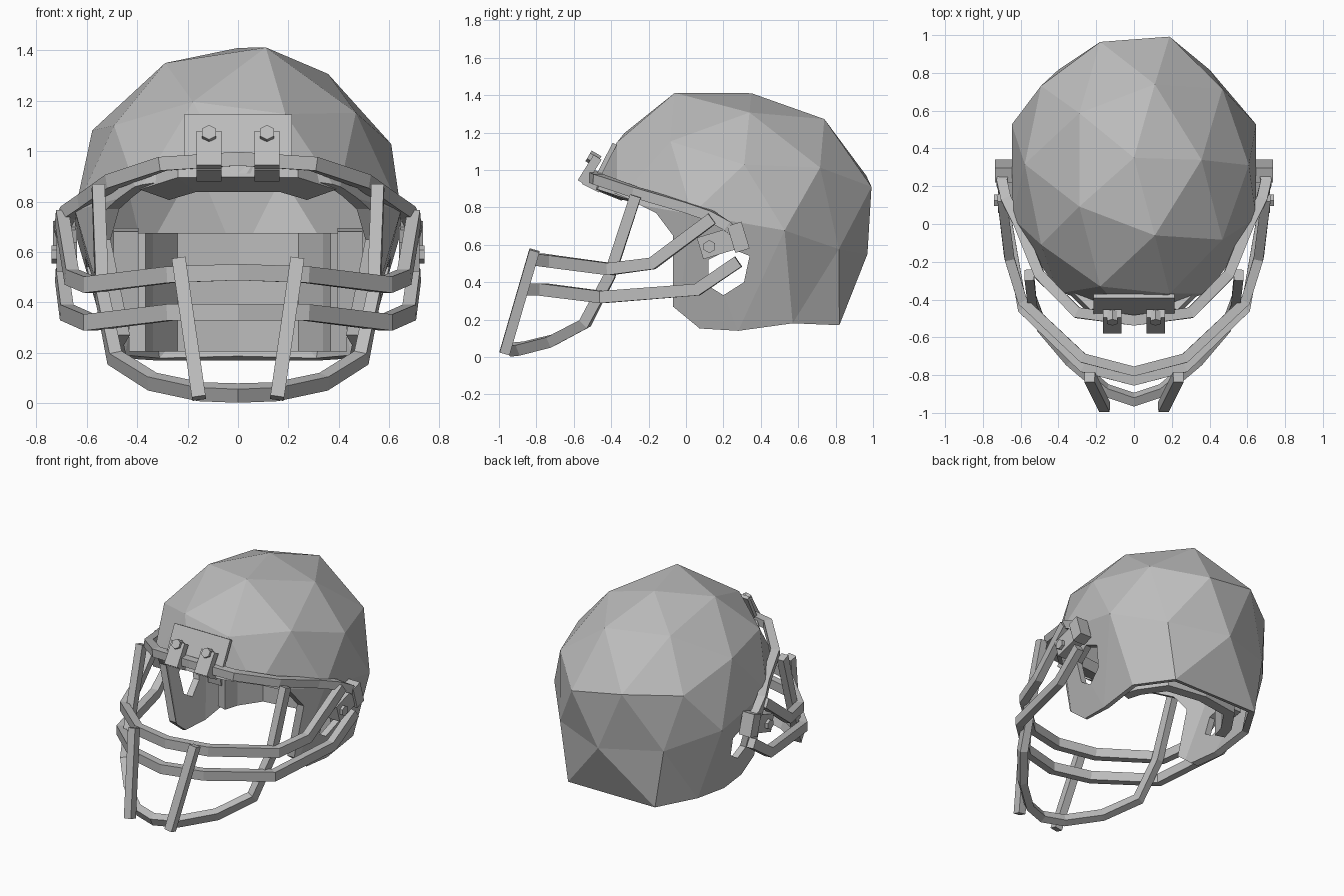
import bpy, bmesh, math
from mathutils import Vector, Matrix

cube = bpy.data.objects.get("Cube")
if cube:
    bpy.data.objects.remove(cube)

grey = bpy.data.materials.new("plain_grey")
grey.use_nodes = True
grey.diffuse_color = (0.5, 0.5, 0.5, 1)
grey.node_tree.nodes["Principled BSDF"].inputs["Base Color"].default_value = (0.5, 0.5, 0.5, 1)


def finish(name, bm):
    bmesh.ops.recalc_face_normals(bm, faces=bm.faces)
    mesh = bpy.data.meshes.new(name)
    bm.to_mesh(mesh)
    bm.free()
    mesh.materials.append(grey)
    ob = bpy.data.objects.new(name, mesh)
    bpy.context.collection.objects.link(ob)
    return ob


def mirrored(points):
    """Extend a path that starts on the centre line to both sides."""
    return flip(reversed(points[1:])) + points


def flip(points):
    return [(-x, y, z) for x, y, z in points]


def bar(name, points, width, height, up=(0, 0, 1)):
    """Sweep a rectangle along a path with mitred corners."""
    pts = [Vector(p) for p in points]
    bm = bmesh.new()
    rings = []
    for i, p in enumerate(pts):
        before = (p - pts[i - 1]).normalized() if i else None
        after = (pts[i + 1] - p).normalized() if i + 1 < len(pts) else None
        along = ((before or after) + (after or before)).normalized()
        side = along.cross(Vector(up)).normalized()
        top = side.cross(along)
        miter = 1 / max(0.6, along.dot(after or before))
        rings.append([bm.verts.new(p + side * sx * width / 2 * miter + top * sz * height / 2)
                      for sx, sz in ((-1, -1), (1, -1), (1, 1), (-1, 1))])
    for a, b in zip(rings, rings[1:]):
        for k in range(4):
            bm.faces.new((a[k], a[k - 1], b[k - 1], b[k]))
    bm.faces.new(rings[0])
    bm.faces.new(rings[-1])
    return finish(name, bm)


def box(name, centre, size, tilt=0):
    bm = bmesh.new()
    bmesh.ops.create_cube(bm, size=1)
    bm.transform(Matrix.Translation(centre) @ Matrix.Rotation(tilt, 4, "X")
                 @ Matrix.Diagonal((*size, 1)))
    return finish(name, bm)


def bolt(name, centre, direction, radius, length):
    bm = bmesh.new()
    bmesh.ops.create_cone(bm, cap_ends=True, segments=6, radius1=radius, radius2=radius, depth=length)
    bm.transform(Matrix.Translation(centre)
                 @ Vector(direction).to_track_quat("Z", "Y").to_matrix().to_4x4())
    return finish(name, bm)


def prism(name, outline):
    """Sideways cutter from a side profile."""
    bm = bmesh.new()
    face = bm.faces.new([bm.verts.new((-1.5, y, z)) for y, z in outline])
    out = bmesh.ops.extrude_face_region(bm, geom=[face])
    bmesh.ops.translate(bm, vec=(3, 0, 0), verts=[v for v in out["geom"] if isinstance(v, bmesh.types.BMVert)])
    ob = finish(name, bm)
    ob.hide_render = True
    return ob


# Faceted shell: stretched, leaning half ball with its rim drawn down to the neck
bm = bmesh.new()
bmesh.ops.create_icosphere(bm, subdivisions=2, radius=1)
bmesh.ops.delete(bm, geom=[v for v in bm.verts if v.co.z < -0.1], context="VERTS")
dome = list(bm.verts)
rim = bmesh.ops.extrude_edge_only(bm, edges=[e for e in bm.edges if e.is_boundary])
for v in rim["geom"]:
    if isinstance(v, bmesh.types.BMVert):
        x, y, z = v.co
        if y > 0.5:
            v.co = (0.57 * x, 0.82, 0.17)
        elif y > -0.5:
            v.co = (0.515 * x, 0.425 + 0.47 * y, 0.16 + 0.065 * y)
        else:
            v.co = (0.8 * x, 0.35 + 0.5 * y, 0.16)
for v in dome:
    x, y, z = v.co
    v.co = (0.68 * x, 0.28 + 0.8 * y + 0.07 * z, 0.72 + 0.69 * z - 0.14 * y)
    if z < 0.1 and y > 0.5:
        v.co.y -= 0.11
        v.co.z -= 0.03
    if 0.8 < z < 0.9 and 0 < x < 0.3:
        v.co.z += 0.035
bmesh.ops.triangulate(bm, faces=bm.faces)
shell = finish("helmet_shell", bm)

# Face opening and ear holes
opening = prism("face_cutter", [(-1, 0.93), (-0.47, 0.91), (-0.32, 0.85), (-0.16, 0.77), (-0.07, 0.65),
                                (-0.07, 0.27), (0.07, 0.155), (0.07, 0.1), (-1, 0.1)])
ears = prism("ear_cutter", [(0.12, 0.38), (0.2, 0.33), (0.31, 0.4), (0.34, 0.54), (0.24, 0.58), (0.12, 0.52)])
wall = shell.modifiers.new("wall", "SOLIDIFY")
wall.thickness = 0.045
wall.offset = -1
for cutter in (opening, ears):
    cut = shell.modifiers.new(cutter.name, "BOOLEAN")
    cut.object = cutter
    cut.operation = "DIFFERENCE"
    cut.solver = "EXACT"
evaluated = shell.evaluated_get(bpy.context.evaluated_depsgraph_get())
mesh = bpy.data.meshes.new_from_object(evaluated)
shell.modifiers.clear()
shell.data = mesh
for cutter in (opening, ears):
    bpy.data.objects.remove(cutter)

# Padding inside the shell
bar("neck_liner", mirrored([(0, 0.69, 0.44), (0.26, 0.65, 0.44), (0.37, 0.49, 0.44), (0.4, 0.39, 0.44)]),
    0.07, 0.47)
bar("brow_pad", mirrored([(0, -0.41, 0.9), (0.2, -0.39, 0.9), (0.33, -0.26, 0.86)]), 0.16, 0.07, up=(0, 0.4, 1))

# Face cage
bar("brow_band", mirrored([(0, -0.51, 0.97), (0.3, -0.47, 0.95), (0.5, -0.27, 0.88), (0.61, 0, 0.8),
                           (0.675, 0.13, 0.755), (0.7, 0.22, 0.7), (0.68, 0.29, 0.64)]), 0.055, 0.055)
bar("upper_cage_bar", mirrored([(0, -0.78, 0.52), (0.27, -0.71, 0.51), (0.59, -0.41, 0.47),
                                (0.66, -0.18, 0.5), (0.7, 0.14, 0.74)]), 0.05, 0.065)
bar("lower_cage_bar", mirrored([(0, -0.83, 0.36), (0.27, -0.76, 0.36), (0.59, -0.45, 0.32),
                                (0.68, 0.06, 0.36), (0.7, 0.28, 0.51)]), 0.05, 0.065)
bar("chin_bar", mirrored([(0, -0.93, 0.04), (0.15, -0.88, 0.045), (0.34, -0.72, 0.085), (0.49, -0.54, 0.18),
                          (0.54, -0.41, 0.43), (0.555, -0.27, 0.86)]), 0.05, 0.06, up=(0, -0.5, 1))
post = [(0.235, -0.81, 0.57), (0.155, -0.97, 0.02)]
bar("left_post", post, 0.055, 0.055, up=(0, -1, 0))
bar("right_post", flip(post), 0.055, 0.055, up=(0, -1, 0))

# Front mounting plate, clips and bolts
lean = math.radians(-27)
box("front_plate", (0, -0.427, 1.05), (0.43, 0.025, 0.2), lean)
for side, s in (("left", 1), ("right", -1)):
    x = 0.115 * s
    box(side + "_front_clip", (x, -0.515, 1.0), (0.1, 0.05, 0.16), math.radians(-32))
    box(side + "_clip_foot", (x, -0.5, 0.925), (0.1, 0.1, 0.05), lean)
    bolt(side + "_front_bolt", (x, -0.495, 1.06), (0, -0.85, 0.5), 0.033, 0.06)

    # Ear pads and side clamps
    box(side + "_ear_pad", (0.445 * s, 0.41, 0.53), (0.1, 0.11, 0.32), math.radians(8))
    box(side + "_side_clamp", (0.68 * s, 0.19, 0.615), (0.08, 0.24, 0.12), math.radians(17))
    box(side + "_clamp_lug", (0.69 * s, 0.28, 0.64), (0.09, 0.08, 0.15), math.radians(17))
    bolt(side + "_clamp_bolt", (0.715 * s, 0.125, 0.59), (s, 0, 0), 0.035, 0.05)
